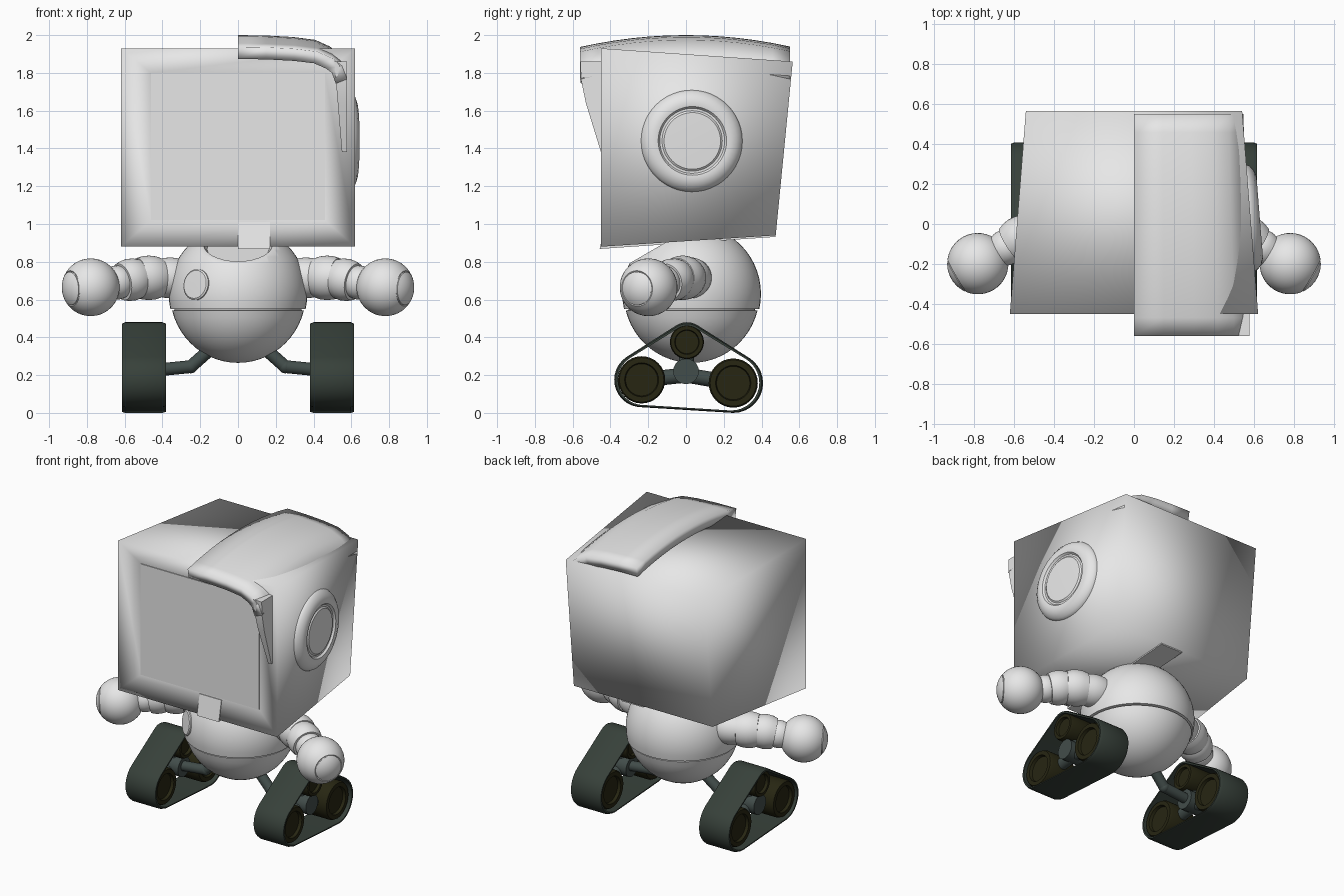
import bpy, bmesh, math
from mathutils import Vector, Matrix
from mathutils.geometry import convex_hull_2d

if "Cube" in bpy.data.objects:
    bpy.data.objects.remove(bpy.data.objects["Cube"])


def material(name, rgb):
    m = bpy.data.materials.new(name)
    m.use_nodes = True
    m.diffuse_color = (*rgb, 1)
    m.node_tree.nodes["Principled BSDF"].inputs["Base Color"].default_value = (*rgb, 1)
    return m


white = material("white shell", (0.8, 0.8, 0.8))
green = material("dark green rubber", (0.038, 0.052, 0.042))
steel = material("grey green metal", (0.055, 0.075, 0.07))
olive = material("dark olive wheel", (0.02, 0.019, 0.006))


def finish(name, bm, mat, angle=35, recalc=True):
    if recalc:
        bmesh.ops.recalc_face_normals(bm, faces=bm.faces)
    me = bpy.data.meshes.new(name)
    bm.to_mesh(me)
    bm.free()
    me.materials.append(mat)
    ob = bpy.data.objects.new(name, me)
    bpy.context.collection.objects.link(ob)
    bpy.ops.object.select_all(action="DESELECT")
    ob.select_set(True)
    bpy.context.view_layer.objects.active = ob
    bpy.ops.object.shade_smooth_by_angle(angle=math.radians(angle))
    return ob


def lathe_mesh(profile, loc, axis, n=40):
    """Revolve (radius, height) pairs about an axis."""
    bm = bmesh.new()
    rings = [[bm.verts.new((r * math.cos(k * math.tau / n), r * math.sin(k * math.tau / n), h))
              for k in range(n)] for r, h in profile]
    for a, b in zip(rings, rings[1:]):
        for k in range(n):
            j = (k + 1) % n
            bm.faces.new((a[k], a[j], b[j], b[k]))
    bmesh.ops.remove_doubles(bm, verts=bm.verts, dist=0.0001)
    rot = Vector(axis).to_track_quat("Z", "Y").to_matrix().to_4x4()
    bm.transform(Matrix.Translation(loc) @ rot)
    return bm


def lathe(name, profile, loc, axis, mat, n=40):
    return finish(name, lathe_mesh(profile, loc, axis, n), mat)


def rod(name, a, b, r, mat):
    a, b = Vector(a), Vector(b)
    d = (b - a).length
    return lathe(name, [(0, 0), (r, 0), (r, d), (0, d)], a, b - a, mat, 20)


def side_prism(name, outline, x0, x1, mat):
    """Extrude a (y, z) outline from x0 to x1; both may be functions of y."""
    bm = bmesh.new()
    f0, f1 = [x if callable(x) else (lambda y, x=x: x) for x in (x0, x1)]
    a = [bm.verts.new((f0(y), y, z)) for y, z in outline]
    b = [bm.verts.new((f1(y), y, z)) for y, z in outline]
    bm.faces.new(a)
    bm.faces.new(b)
    for k in range(len(a)):
        j = (k + 1) % len(a)
        bm.faces.new((a[k], a[j], b[j], b[k]))
    return finish(name, bm, mat)


def arc(r, cz, a0, a1, n, s=1.0):
    """Profile of a ball between two latitudes in degrees."""
    out = []
    for k in range(n + 1):
        t = math.radians(a0 + (a1 - a0) * k / n)
        out.append((max(0, r * s * math.cos(t)), cz + r * math.sin(t)))
    return out


# Head: tapered box with a sloping frame around the screen opening
bm = bmesh.new()
bmesh.ops.create_cube(bm, size=2)
for v in bm.verts:
    top = v.co.z > 0
    if v.co.y < 0:
        v.co = (v.co.x * 0.62, -0.45, 1.93 if top else 0.88)
    else:
        v.co = (v.co.x * 0.54, 0.565 if top else 0.475, 1.86 if top else 0.94)
bm.normal_update()
front = min(bm.faces, key=lambda f: f.calc_center_median().y)
bmesh.ops.inset_individual(bm, faces=[front], thickness=0.1)
for v in front.verts:
    v.co = (math.copysign(0.46, v.co.x), -0.42, 1.8 if v.co.z > 1.4 else 1.02)
bmesh.ops.recalc_face_normals(bm, faces=bm.faces)
bmesh.ops.delete(bm, geom=[front], context="FACES_ONLY")
finish("head_box", bm, white, 180, False)
side_prism("screen", [(-0.425, 1.02), (-0.418, 1.02), (-0.418, 1.8), (-0.425, 1.8)], -0.46, 0.46, white)

# Strip wrapping the chin and underside
side_prism("chin_strip", [(-0.457, 0.868), (-0.427, 1.01), (-0.40, 1.01), (-0.42, 0.89),
                          (0.475, 0.95), (0.475, 0.932)], 0, 0.17, white)

# Roof shell covering one half of the head, arched front to back
bm = bmesh.new()
section = [(0, 2.0), (0.15, 1.998), (0.3, 1.99), (0.42, 1.975), (0.5, 1.94), (0.55, 1.9), (0.578, 1.83)]
rows = []
for k in range(13):
    y = -0.56 + 1.11 * k / 12
    rows.append([bm.verts.new((x * (1 - 0.055 * k / 12), y, z - 0.2 * y * y)) for x, z in section])
for a, b in zip(rows, rows[1:]):
    for k in range(len(section) - 1):
        bm.faces.new((a[k], a[k + 1], b[k + 1], b[k]))
shell = finish("roof_shell", bm, white, 40, False)
mod = shell.modifiers.new("thickness", "SOLIDIFY")
mod.thickness = 0.065
mod.offset = -1

# Pointed front flap and jagged side plate of the shell
flap = side_prism("front_flap", [(-0.56, 1.86), (-0.555, 1.76), (-0.53, 1.64), (-0.45, 1.38), (-0.4, 1.4),
                                 (-0.4, 1.86)], 0.51, 0.576, white)
for v in flap.data.vertices:
    if v.co.x < 0.54:
        v.co.x += 0.04 * (1.86 - v.co.z) / 0.48
jagged = [(0.2, 1.82), (0.31, 1.78), (0.41, 1.8), (0.43, 1.77), (0.48, 1.86), (0.55, 1.85),
          (0.48, 1.44), (0.34, 1.38), (0.25, 1.5), (0.31, 1.7)]
side_prism("side_plate", jagged, 0.5, lambda y: 0.593 - 0.079 * (y + 0.45), white)

# Round ear dish
lathe("ear_dish", [(0.27, -0.06), (0.27, 0), (0.26, 0.02), (0.235, 0.04), (0.205, 0.05), (0.182, 0.047),
                   (0.172, 0.034), (0.16, 0.034), (0.15, 0.042), (0, 0.046)],
      (0.578, 0.03, 1.44), (1, 0.08, 0), white, 48)

# Body: ball with a seam groove, and a tilted neck opening
profile = arc(0.365, 0.63, -90, -14, 12, 0.985) + [(0.335, 0.544), (0.335, 0.549)] \
    + arc(0.367, 0.63, -12.5, 90, 16)
bm = lathe_mesh(profile, (0, 0.03, 0), (0, 0, 1), 48)
normal = Vector((0, -0.5, 0.866))
cut = bmesh.ops.bisect_plane(bm, geom=bm.verts[:] + bm.edges[:] + bm.faces[:],
                             plane_co=Vector((0, 0.03, 0.63)) + normal * 0.305,
                             plane_no=normal, clear_outer=True)
rim = [e for e in cut["geom_cut"] if isinstance(e, bmesh.types.BMEdge)]
lid = bmesh.ops.contextual_create(bm, geom=rim)["faces"]
bmesh.ops.recalc_face_normals(bm, faces=bm.faces)
bmesh.ops.inset_individual(bm, faces=lid, thickness=0.02)
bmesh.ops.inset_individual(bm, faces=lid, thickness=0.02, depth=-0.03)
finish("body", bm, white)

# Chest button
out = Vector((-0.225, -0.285, 0.05)).normalized()
lathe("chest_button", [(0.083, -0.02), (0.083, 0.004), (0.075, 0.01), (0, 0.012)],
      Vector((0, 0.03, 0.63)) + out * 0.36, out, white, 32)

joints = [Vector(p) for p in ((0.3, 0.04, 0.715), (0.42, 0.01, 0.715), (0.525, -0.045, 0.715),
                              (0.61, -0.1, 0.695), (0.67, -0.135, 0.685))]
wheels = {"top": (0.005, 0.375, 0.09, 0.105), "front": (-0.235, 0.175, 0.125, 0.145),
          "rear": (0.25, 0.158, 0.13, 0.158)}

for side, s in (("left", 1), ("right", -1)):
    flip = lambda p: Vector((p[0] * s, p[1], p[2]))

    # Arm: a chain of barrel segments
    for k, (a, b) in enumerate(zip(joints, joints[1:])):
        d = (b - a).length
        r = (0.108, 0.118, 0.112, 0.09)[k]
        lathe(f"{side}_arm_segment_{k + 1}",
              [(0, -0.01), (r * 0.88, -0.01), (r * 0.97, d * 0.2), (r, d * 0.5), (r * 0.97, d * 0.8),
               (r * 0.88, d + 0.01), (0, d + 0.01)], flip(a), flip(b - a), white)

    # Hand: ball with an end cap behind a seam
    ball = arc(0.153, 0, -90, 52, 16) + [(0.088, 0.117), (0.085, 0.12)] + arc(0.153, 0, 55, 90, 5)
    lathe(f"{side}_hand", ball, flip((0.78, -0.198, 0.665)), flip((0.86, -0.5, -0.05)), white)

    # Leg: two bent struts and an axle hub
    knee, hub = (0.25, 0.0, 0.245), (0.5, 0.0, 0.22)
    rod(f"{side}_upper_leg", flip((0.12, 0.02, 0.36)), flip(knee), 0.034, steel)
    rod(f"{side}_lower_leg", flip(knee), flip(hub), 0.034, steel)
    lathe(f"{side}_knee", arc(0.036, 0, -90, 90, 8), flip(knee), (0, 0, 1), steel, 16)
    rod(f"{side}_hub", flip((0.42, 0, 0.22)), flip((0.575, 0, 0.22)), 0.068, steel)

    # Wheels with raised rims, joined to the hub by struts
    outline = []
    for name, (y, z, r, belt) in wheels.items():
        w = 0.1
        lathe(f"{side}_{name}_wheel",
              [(0, -w + 0.02), (r * 0.68, -w + 0.02), (r * 0.72, -w), (r * 0.94, -w), (r, -w + 0.015),
               (r, w - 0.015), (r * 0.94, w), (r * 0.72, w), (r * 0.68, w - 0.02), (0, w - 0.02)],
              (0.498 * s, y, z), (1, 0, 0), olive, 32)
        rod(f"{side}_{name}_strut", flip((0.5, 0, 0.2)), flip((0.5, y, z)), 0.04, steel)
        outline += [Vector((y + belt * math.cos(t * math.tau / 32), z + belt * math.sin(t * math.tau / 32)))
                    for t in range(32)]

    # Track belt: a band stretched around the wheels
    hull = [outline[k] for k in convex_hull_2d(outline)]
    centre = Vector((0.01, 0.2))
    inner = [p - (p - centre).normalized() * 0.02 for p in hull]
    bm = bmesh.new()
    loops = []
    for x, pts, e in ((0.382, inner, 0), (0.382, hull, 0.008), (0.4, hull, 0), (0.597, hull, 0),
                      (0.615, hull, 0.008), (0.615, inner, 0)):
        ring = [p - (p - centre).normalized() * e for p in pts]
        loops.append([bm.verts.new((x * s, p.x, p.y)) for p in ring])
    for a, b in zip(loops, loops[1:] + loops[:1]):
        for k in range(len(a)):
            j = (k + 1) % len(a)
            bm.faces.new((a[k], a[j], b[j], b[k]))
    finish(f"{side}_track", bm, green)
